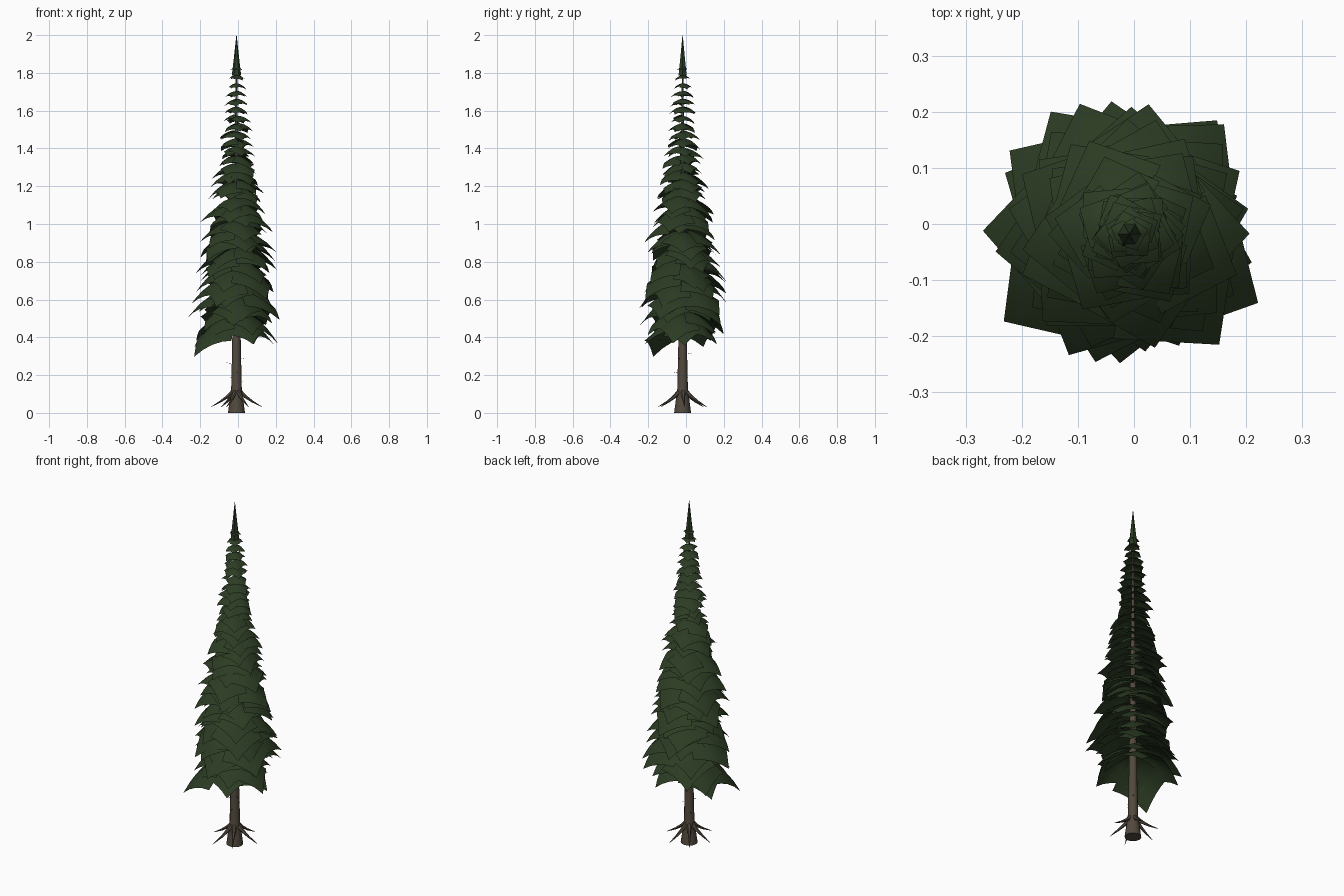
import bpy, bmesh, math, random
from mathutils import Vector

if "Cube" in bpy.data.objects:
    bpy.data.objects.remove(bpy.data.objects["Cube"])

random.seed(11)
CX, CY = -0.008, -0.018          # trunk axis


def material(name, rgb):
    m = bpy.data.materials.new(name)
    m.diffuse_color = (*rgb, 1)
    m.use_nodes = True
    m.node_tree.nodes["Principled BSDF"].inputs["Base Color"].default_value = m.diffuse_color
    return m


GREEN = material("dark needle green", (0.025, 0.045, 0.017))
BARK = material("brown bark", (0.085, 0.067, 0.047))


def finish(bm, name, mat, angle=40):
    mesh = bpy.data.meshes.new(name)
    bm.to_mesh(mesh)
    bm.free()
    mesh.materials.append(mat)
    ob = bpy.data.objects.new(name, mesh)
    bpy.context.collection.objects.link(ob)
    bpy.ops.object.select_all(action='DESELECT')
    ob.select_set(True)
    bpy.context.view_layer.objects.active = ob
    bpy.ops.object.shade_smooth_by_angle(angle=math.radians(angle))
    return ob


def tube(bm, path, sides):
    """Skin a list of (point, radius) with rings, capped at both ends."""
    rings = []
    for i, (p, r) in enumerate(path):
        a = Vector(path[max(i - 1, 0)][0])
        b = Vector(path[min(i + 1, len(path) - 1)][0])
        q = (b - a).to_track_quat('Z', 'Y')
        rings.append([bm.verts.new(Vector(p) + q @ Vector((
            r * math.cos(math.tau * k / sides), r * math.sin(math.tau * k / sides), 0)))
            for k in range(sides)])
    for lo, hi in zip(rings, rings[1:]):
        for k in range(sides):
            n = (k + 1) % sides
            bm.faces.new((lo[k], lo[n], hi[n], hi[k]))
    bm.faces.new(rings[0][::-1])
    bm.faces.new(rings[-1])


def polar(angle, r, z):
    return (CX + r * math.cos(angle), CY + r * math.sin(angle), z)


def lerp_table(table, z):
    for (z0, r0), (z1, r1) in zip(table, table[1:]):
        if z <= z1:
            return r0 + (r1 - r0) * max(0, (z - z0) / (z1 - z0))
    return table[-1][1]


# Trunk with a flared foot
bm = bmesh.new()
tube(bm, [((CX, CY, z), r) for z, r in
          ((0, 0.045), (0.06, 0.037), (0.13, 0.028), (0.35, 0.023),
           (0.9, 0.016), (1.4, 0.009), (1.85, 0.003))], 12)
finish(bm, "trunk", BARK)

# Spreading roots that leave the trunk above the ground
bm = bmesh.new()
for k in range(6):
    a = math.tau * k / 6 + 0.1 + random.uniform(-0.15, 0.15)
    reach = random.uniform(0.125, 0.145)
    tube(bm, [(polar(a, 0.012, 0.12), 0.014), (polar(a, 0.045, 0.088), 0.010),
              (polar(a, 0.085, 0.06), 0.006), (polar(a, reach, 0.032), 0.001)], 6)
finish(bm, "roots", BARK)

# Short dead twigs on the bare trunk
bm = bmesh.new()
for k in range(7):
    a, z = k * 2.4, 0.16 + 0.025 * k
    tube(bm, [(polar(a, 0.018, z), 0.0012),
              (polar(a, random.uniform(0.035, 0.055), z + 0.006), 0.0005)], 3)
finish(bm, "twigs", BARK)

# Foliage: whorls of bent square sprays, one corner hanging outwards
ENVELOPE = ((0.5, 0.24), (0.65, 0.235), (0.85, 0.215), (1.0, 0.195), (1.12, 0.17),
            (1.3, 0.125), (1.55, 0.08), (1.78, 0.048), (1.85, 0.025))


def spray(bm, angle, z, reach, droop, n=4):
    out = Vector((math.cos(angle), math.sin(angle), 0))
    side = Vector((-out.y, out.x, 0))
    twist = random.uniform(-0.12, 0.12)
    grid = []
    for i in range(n + 1):
        row = []
        for j in range(n + 1):
            u, v = i / n, j / n
            s, t = (u + v) / 2, (u - v) / 2 * 1.1
            drop = droop * s ** 2.2 + 0.5 * abs(t) ** 1.3 + twist * t
            p = Vector((CX, CY, z)) + reach * (out * s + side * t)
            p.z -= reach * drop
            row.append(bm.verts.new(p))
        grid.append(row)
    for i in range(n):
        for j in range(n):
            bm.faces.new((grid[i][j], grid[i][j + 1], grid[i + 1][j + 1], grid[i + 1][j]))


bm = bmesh.new()
TIERS = 32
for t in range(TIERS):
    z = 0.515 + (1.83 - 0.515) * t / (TIERS - 1)
    low = 1 - t / (TIERS - 1)
    count = 5
    for k in range(count):
        a = math.tau * k / count + t * 2.4 + random.uniform(-0.25, 0.25)
        spray(bm, a, z + random.uniform(-0.03, 0.03) * low,
              lerp_table(ENVELOPE, z) * random.uniform(0.84, 1.14),
              random.uniform(0.4, 0.55) + 0.2 * low)
finish(bm, "foliage", GREEN, 60)

# Pointed leader at the top
bm = bmesh.new()
tube(bm, [((CX, CY, 1.785), 0.025), ((CX, CY, 1.87), 0.015), ((CX, CY, 2.0), 0.0008)], 6)
finish(bm, "top_spire", GREEN)
